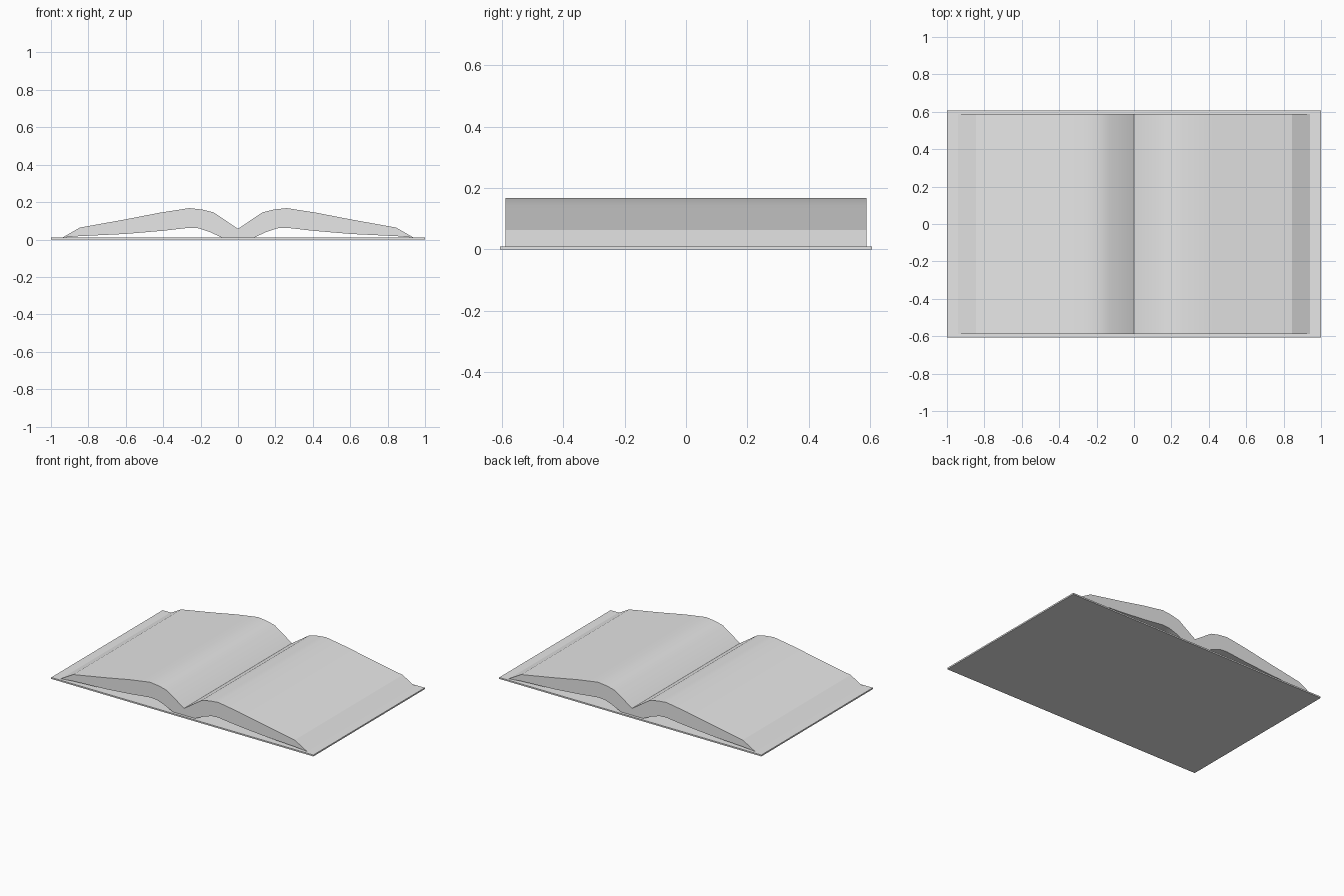
import bpy, bmesh, math

old = bpy.data.objects.get("Cube")
if old:
    bpy.data.objects.remove(old)

grey = bpy.data.materials.new("plain grey")
grey.use_nodes = True
colour = (0.8, 0.8, 0.8, 1)
grey.diffuse_color = colour
grey.node_tree.nodes["Principled BSDF"].inputs["Base Color"].default_value = colour


def extrude_profile(name, profile, half_depth, sharp_x=()):
    """Closed x-z outline drawn out along y; edges at sharp_x stay crisp."""
    bm = bmesh.new()
    outline = [bm.verts.new((x, -half_depth, z)) for x, z in profile]
    front = bm.faces.new(outline)
    result = bmesh.ops.extrude_face_region(bm, geom=[front], use_keep_orig=True)
    moved = [g for g in result["geom"] if isinstance(g, bmesh.types.BMVert)]
    bmesh.ops.translate(bm, verts=moved, vec=(0, 2 * half_depth, 0))
    bmesh.ops.recalc_face_normals(bm, faces=bm.faces)
    for face in bm.faces:
        face.smooth = True
    for edge in bm.edges:
        a, b = edge.verts
        bend = edge.calc_face_angle(0) > math.radians(30)
        ridge = any(abs(abs(a.co.x) - x) < 0.001 and abs(a.co.x - b.co.x) < 0.001 for x in sharp_x)
        edge.smooth = not (bend or ridge)
    mesh = bpy.data.meshes.new(name)
    bm.to_mesh(mesh)
    bm.free()
    mesh.materials.append(grey)
    obj = bpy.data.objects.new(name, mesh)
    bpy.context.collection.objects.link(obj)
    return obj


# Flat cover lying open
extrude_profile("cover", [(-1, 0), (1, 0), (1, 0.01), (-1, 0.01)], 0.607)

# Page block: upper curve from the gutter out, then the hollow underside
top = [(0, 0.057), (0.13, 0.145), (0.19, 0.16), (0.26, 0.168),
       (0.42, 0.143), (0.6, 0.108), (0.845, 0.064), (0.94, 0.01)]
under = [(0.85, 0.018), (0.6, 0.03), (0.4, 0.047), (0.26, 0.063),
         (0.21, 0.06), (0.15, 0.04), (0.085, 0.01)]
half = top + under
mirrored = [(-x, z) for x, z in reversed(half[1:])]
extrude_profile("pages", half + mirrored, 0.588, sharp_x=(0, 0.845))
